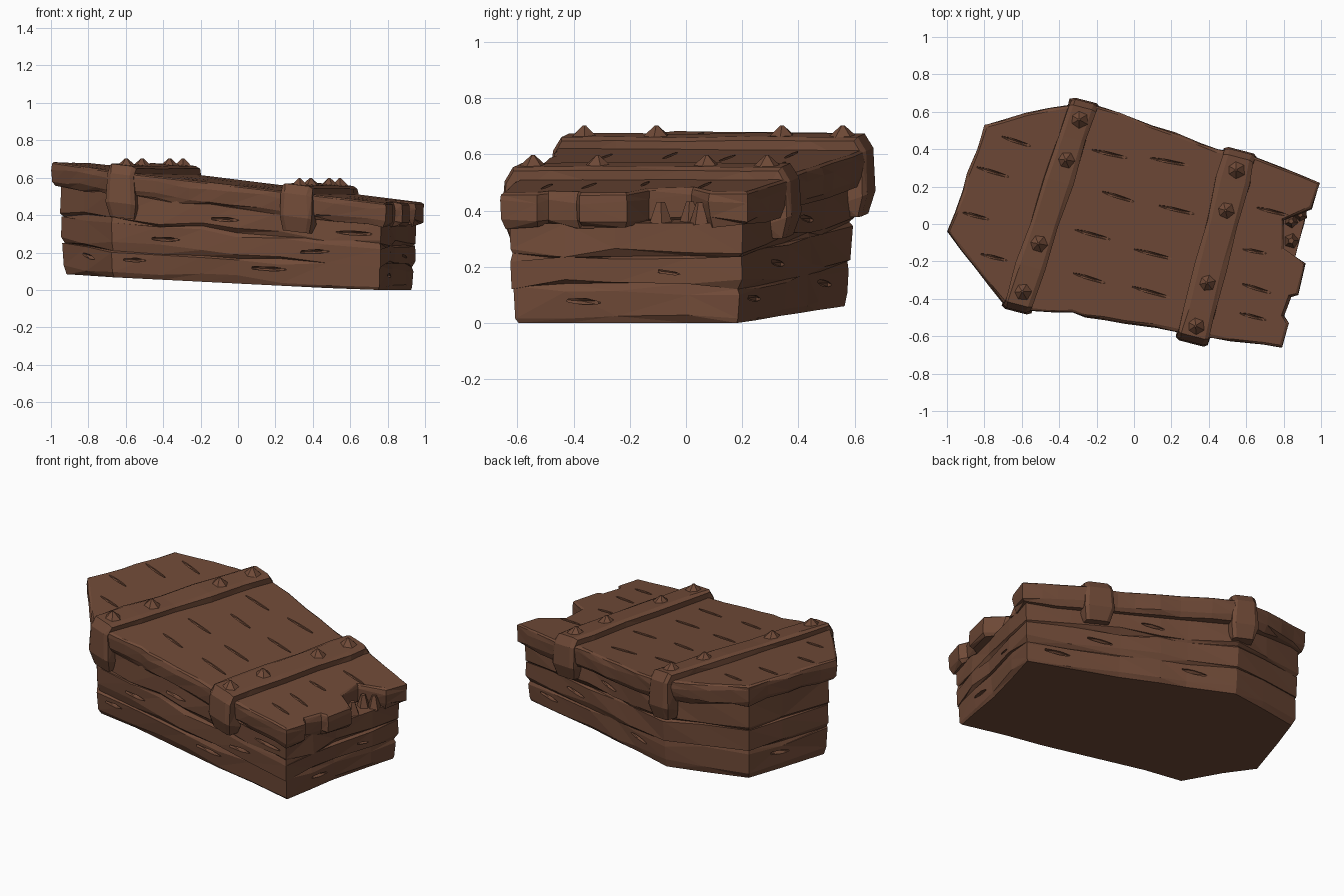
import bpy, bmesh, math, random
from mathutils import Vector, Matrix

if "Cube" in bpy.data.objects:
    bpy.data.objects.remove(bpy.data.objects["Cube"])

random.seed(7)
ANG = math.radians(-14.5)          # coffin axis direction in plan
CA, SA = math.cos(ANG), math.sin(ANG)
wood = bpy.data.materials.new("dark brown wood")
wood.diffuse_color = (0.162, 0.069, 0.039, 1)
wood.use_nodes = True
wood.node_tree.nodes["Principled BSDF"].inputs["Base Color"].default_value = wood.diffuse_color


def world(u, v, z):
    return Vector((CA * u - SA * v, SA * u + CA * v, z))


def along(x, y):
    return CA * x + SA * y


def top_z(x, y):
    return 0.573 - 0.117 * along(x, y)


def floor_z(x, y):
    return max(0.0, 0.04 - 0.05 * along(x, y))


def finish(name, bm):
    bmesh.ops.recalc_face_normals(bm, faces=bm.faces)
    me = bpy.data.meshes.new(name)
    bm.to_mesh(me)
    bm.free()
    me.materials.append(wood)
    ob = bpy.data.objects.new(name, me)
    bpy.context.collection.objects.link(ob)
    return ob


def subdivide(poly, step, wobble):
    out = []
    for i, p in enumerate(poly):
        a, b = Vector(p), Vector(poly[(i + 1) % len(poly)])
        n = max(1, round((b - a).length / step))
        nrm = Vector((b.y - a.y, a.x - b.x)).normalized()
        out.append(a)
        for k in range(1, n):
            t = (k + random.uniform(-.25, .25)) / n
            out.append(a.lerp(b, t) + nrm * random.uniform(-wobble, wobble))
    return out


def offset(poly, d, jit=0.0):
    out = []
    for i, p in enumerate(poly):
        e = poly[(i + 1) % len(poly)] - poly[i - 1]
        nrm = Vector((e.y, -e.x)).normalized()
        out.append(p + nrm * (d + random.uniform(-jit, jit)))
    return out


def loft(name, rings):
    bm = bmesh.new()
    vr = [[bm.verts.new(p) for p in r] for r in rings]
    n = len(rings[0])
    sides = []
    for a, b in zip(vr, vr[1:]):
        for i in range(n):
            j = (i + 1) % n
            sides.append(bm.faces.new((a[i], a[j], b[j], b[i])))
    bm.faces.new(vr[0])
    bm.faces.new(vr[-1])
    bmesh.ops.triangulate(bm, faces=sides)
    return finish(name, bm)


def carve(ob, cracks):
    """Cut long thin diamond shaped cracks: (centre, direction, outward, length, width, depth)."""
    bm = bmesh.new()
    for c, d, o, ln, w, dp in cracks:
        d = d.normalized()
        s = o.cross(d).normalized()
        o = d.cross(s)
        m = Matrix((d * ln, s * w, o * dp)).transposed().to_4x4()
        m.translation = c
        bmesh.ops.create_icosphere(bm, subdivisions=1, radius=1.0, matrix=m)
    cutter = finish("crack_cutter", bm)
    cutter.hide_render = True
    mod = ob.modifiers.new("cracks", 'BOOLEAN')
    mod.operation = 'DIFFERENCE'
    mod.solver = 'EXACT'
    mod.object = cutter
    bpy.context.view_layer.objects.active = ob
    bpy.ops.object.modifier_apply(modifier=mod.name)
    bpy.data.objects.remove(cutter, do_unlink=True)


# Box: six sided, tapered, with horizontal plank seams
corners = [(-.95, -.03), (-.68, -.41), (.765, -.63), (.95, .20), (-.26, .595), (-.775, .495)]
base = subdivide(corners, 0.24, 0.008)
rings = []
for t, d in ((0, -.035), (.07, -.02), (.32, -.012), (.35, -.024), (.39, -.006),
             (.64, -.004), (.67, -.018), (.71, 0), (1, 0)):
    ring = offset(base, d, .006)
    wob = 0 if t in (0, 1) else .018
    rings.append([Vector((p.x, p.y, floor_z(*p) + t * (top_z(*p) - .115 - floor_z(*p))
                          + random.uniform(-wob, wob))) for p in ring])
box = loft("coffin_box", rings)

side_cracks = []
for i, ts in ((1, (.08, .2, .42, .58, .75, .9)), (2, (.3, .7)), (3, (.15, .35, .6, .8)), (0, (.5,)), (5, (.4,))):
    a, b = Vector(corners[i]), Vector(corners[(i + 1) % 6])
    d = b - a
    out = Vector((d.y, -d.x, 0)).normalized()
    for k, t in enumerate(ts):
        p = a.lerp(b, t)
        h = (.22, .5, .82)[k % 3]
        z = floor_z(*p) + h * (top_z(*p) - .115 - floor_z(*p))
        c = Vector((p.x, p.y, z)) - out * (.03 * (1 - h))
        side_cracks.append((c, Vector((d.x, d.y, random.uniform(-.12, .04))), out,
                            random.uniform(.07, .12), .013, .022))
carve(box, side_cracks)

# Lid: overhanging slab with a broken foot end
lid_outline = [(-1, -.04), (-.85, -.23), (-.7, -.42), (-.58, -.465), (-.33, -.475), (-.26, -.5),
               (-.05, -.53), (.22, -.575), (.42, -.61), (.79, -.66), (.83, -.53), (.80, -.49),
               (.84, -.39), (.88, -.38), (.92, -.21), (.80, -.13), (.80, .02), (.95, .08),
               (.995, .22), (.8, .30), (.63, .365), (.45, .40), (.1, .53), (-.2, .635),
               (-.3, .64), (-.45, .62), (-.8, .53), (-.84, .40), (-.89, .27), (-.96, .06)]
edge = subdivide(lid_outline, 0.13, 0.006)
rings = []
for drop, d in ((.125, -.022), (.10, -.006), (.035, 0), (.008, -.004), (0, -.016)):
    ring = offset(edge, d, .004)
    wob = .010 if drop > .02 else 0
    rings.append([Vector((p.x, p.y, top_z(*p) - drop + random.uniform(-wob, wob))) for p in ring])
lid = loft("coffin_lid", rings)

# Plank seams and cracks along the lid
lid_cracks = []
for u, v, ln in ((-.83, -.17, .09), (-.80, .08, .11), (-.72, .27, .10), (-.68, -.36, .09),
                 (-.22, .33, .12), (.10, .37, .13), (-.12, .12, .11), (.20, .13, .12),
                 (-.20, -.11, .12), (.14, -.13, .13), (-.16, -.34, .11), (.18, -.33, .13),
                 (.70, .25, .11), (.66, .02, .08), (.72, -.17, .10), (.74, -.32, .09)):
    c = world(u, v, 0)
    c.z = top_z(c.x, c.y)
    d = world(1, random.uniform(-.07, .07), -.117)
    lid_cracks.append((c, d, Vector((0, 0, 1)), ln, .011, .016))
carve(lid, lid_cracks)


# Splinters left standing in the broken notch
for k, (x, y, s) in enumerate(((.84, -.09, .045), (.84, .015, .04), (.89, .05, .04))):
    bm = bmesh.new()
    m = Matrix.Translation((x, y, top_z(x, y) - .085)) @ Matrix.Rotation(ANG + k, 4, 'Z')
    bmesh.ops.create_cone(bm, cap_ends=True, segments=5, radius1=s, radius2=s * .35,
                          depth=.08, matrix=m)
    finish("notch_splinter_%d" % (k + 1), bm)


# Straps: bands over the lid with hanging ends
def strap(name, u0, w, skew, v_front, v_back, top, low):
    half = [(.025, low, .09, low, .80), (.0, low + .08, .09, low + .05, 1.0),
            (.008, top - .05, .09, top - .09, .92), (.04, top, .09, top - .075, .92)]
    st = [(v_front + a, z, v_front + b, zi, s) for a, z, b, zi, s in half]
    for v in (-.36, -.12, .12, .36):
        st.append((v, top + random.uniform(-.004, .004), v, top - .075, random.uniform(.9, 1)))
    st += [(v_back - a, z, v_back - b, zi, s) for a, z, b, zi, s in reversed(half)]
    rings = []
    for vo, zo, vi, zi, s in st:
        ring = []
        for v, z, k in ((vi, zi, -1), (.15 * vi + .85 * vo, .15 * zi + .85 * zo, -1), (vo, zo, -.72),
                        (vo, zo, .72), (.15 * vi + .85 * vo, .15 * zi + .85 * zo, 1), (vi, zi, 1)):
            du = k * w * s + random.uniform(-.005, .005)
            ring.append(world(u0 + skew * v + du, v, z - .117 * du))
        rings.append(ring)
    loft(name, rings)


# Studs: low faceted spikes on each strap
def studs(name, u0, skew, top, vs):
    for k, v in enumerate(vs):
        bm = bmesh.new()
        m = (Matrix.Translation(world(u0 + skew * v, v, top + .013))
             @ Matrix.Rotation(random.uniform(0, 6), 4, 'Z'))
        bmesh.ops.create_cone(bm, cap_ends=True, segments=6, radius1=.057, radius2=.006,
                              depth=.046, matrix=m)
        finish("%s_%d" % (name, k + 1), bm)


strap("shoulder_strap", -.455, .08, .065, -.612, .575, .668, .385)
studs("shoulder_stud", -.455, .065, .668, (-.50, -.23, .24, .467))
strap("foot_strap", .455, .092, 0, -.542, .525, .562, .31)
studs("foot_stud", .455, 0, .562, (-.445, -.207, .193, .416))
